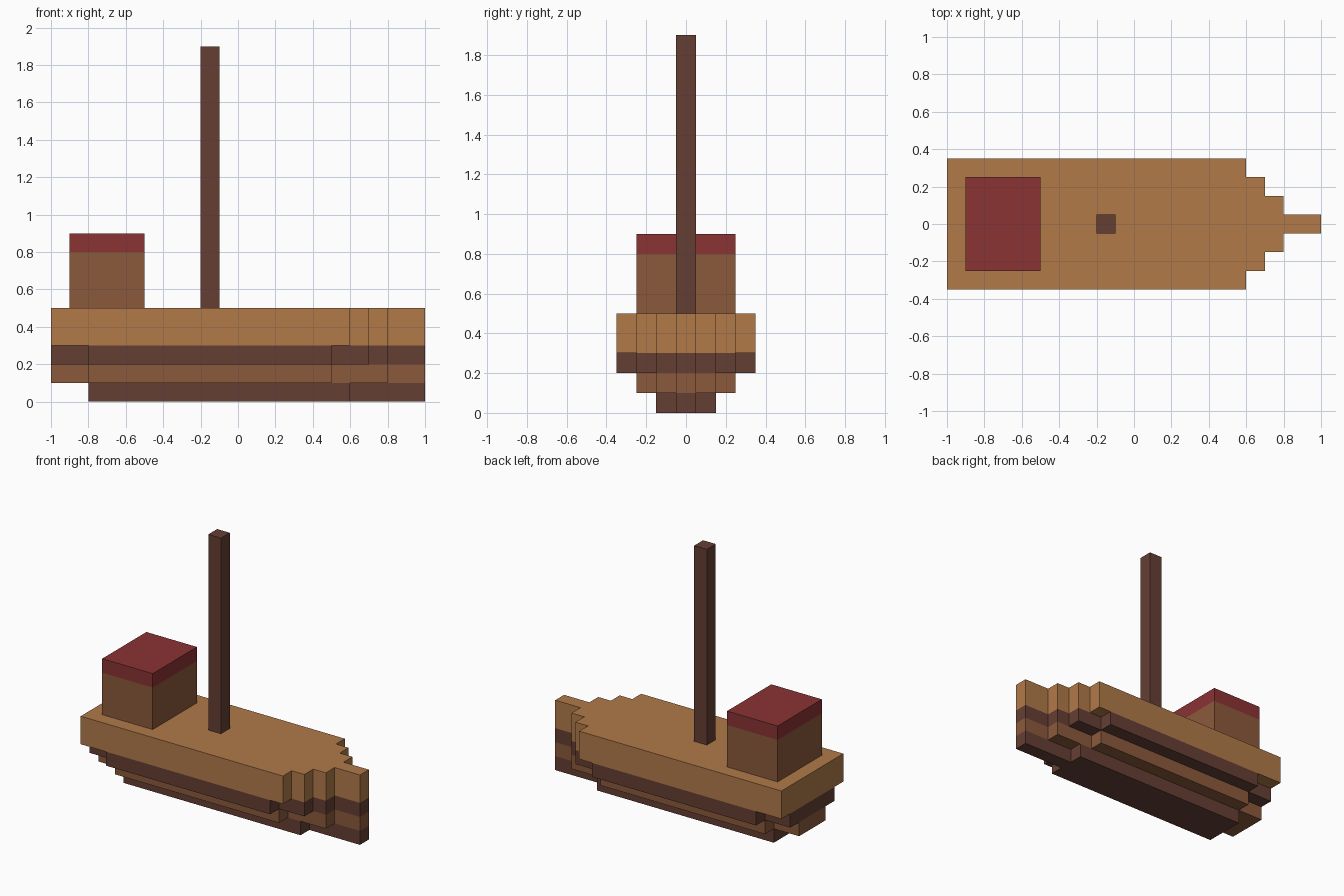
import bpy
import bmesh

cube = bpy.data.objects.get("Cube")
if cube:
    bpy.data.objects.remove(cube, do_unlink=True)


def srgb(r, g, b):
    """Convert 8-bit sRGB to linear RGBA."""
    def lin(c):
        c /= 255
        return c / 12.92 if c <= 0.04045 else ((c + 0.055) / 1.055) ** 2.4
    return (lin(r), lin(g), lin(b), 1.0)


def make_material(name, color):
    mat = bpy.data.materials.new(name)
    mat.use_nodes = True
    mat.diffuse_color = color
    bsdf = next(n for n in mat.node_tree.nodes if n.type == 'BSDF_PRINCIPLED')
    bsdf.inputs["Base Color"].default_value = color
    bsdf.inputs["Roughness"].default_value = 0.9
    return mat


light_wood = make_material("light wood", srgb(177, 122, 73))
medium_wood = make_material("medium wood", srgb(139, 90, 59))
dark_wood = make_material("dark wood", srgb(101, 63, 52))
red_paint = make_material("red paint", srgb(139, 51, 52))


def stepped_slab(name, mat, z0, z1, x_start, steps):
    """Extrude a symmetric stepped outline; steps are (end x, half width)."""
    side = []
    x = x_start
    for x_end, half in steps:
        side += [(x, -half), (x_end, -half)]
        x = x_end
    outline = side + [(px, -py) for px, py in reversed(side)]

    bm = bmesh.new()
    base = bm.faces.new([bm.verts.new((px, py, z0)) for px, py in outline])
    ext = bmesh.ops.extrude_face_region(bm, geom=[base], use_keep_orig=True)
    top = [v for v in ext["geom"] if isinstance(v, bmesh.types.BMVert)]
    bmesh.ops.translate(bm, verts=top, vec=(0, 0, z1 - z0))
    bmesh.ops.recalc_face_normals(bm, faces=bm.faces)

    mesh = bpy.data.meshes.new(name)
    bm.to_mesh(mesh)
    bm.free()
    mesh.materials.append(mat)
    obj = bpy.data.objects.new(name, mesh)
    bpy.context.collection.objects.link(obj)
    return obj


# Hull, from the keel up to the deck
stepped_slab("keel", dark_wood, 0.0, 0.1, -0.8,
             [(0.6, 0.15), (1.0, 0.05)])
stepped_slab("lower_hull", medium_wood, 0.1, 0.2, -1.0,
             [(-0.8, 0.15), (0.5, 0.25), (0.8, 0.15), (1.0, 0.05)])
stepped_slab("hull_band", dark_wood, 0.2, 0.3, -1.0,
             [(-0.8, 0.25), (0.5, 0.35), (0.7, 0.25), (0.8, 0.15), (1.0, 0.05)])
stepped_slab("deck", light_wood, 0.3, 0.5, -1.0,
             [(0.6, 0.35), (0.7, 0.25), (0.8, 0.15), (1.0, 0.05)])

# Cabin with its roof, and the mast
stepped_slab("cabin", medium_wood, 0.5, 0.8, -0.9, [(-0.5, 0.25)])
stepped_slab("cabin_roof", red_paint, 0.8, 0.9, -0.9, [(-0.5, 0.25)])
stepped_slab("mast", dark_wood, 0.5, 1.9, -0.2, [(-0.1, 0.05)])
